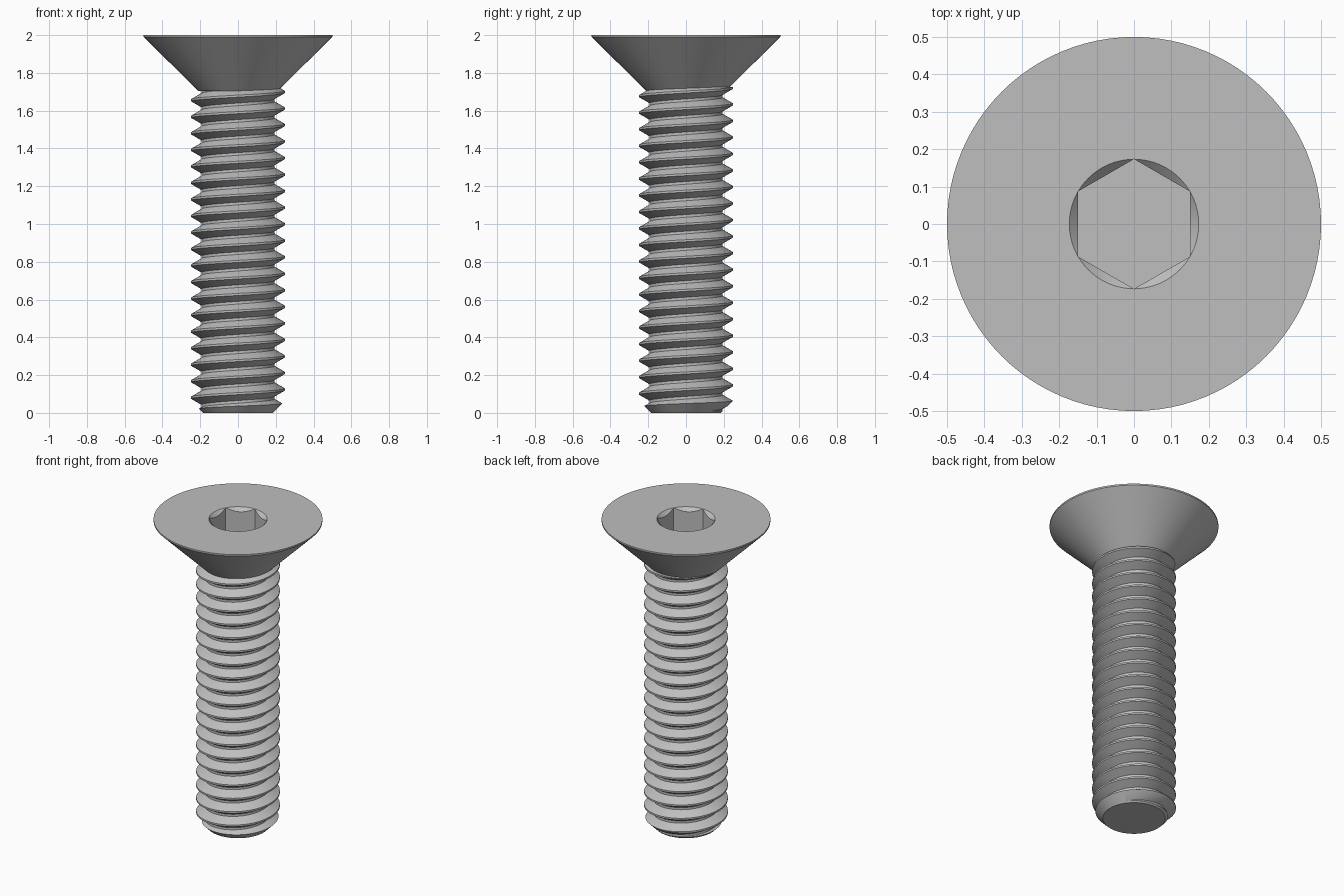
import bpy, bmesh, math

cube = bpy.data.objects.get("Cube")
if cube:
    bpy.data.objects.remove(cube, do_unlink=True)

steel = bpy.data.materials.new("brushed steel grey")
steel.use_nodes = True
GREY = (0.52, 0.52, 0.52, 1)
steel.diffuse_color = GREY
steel.node_tree.nodes["Principled BSDF"].inputs["Base Color"].default_value = GREY

PITCH, SEGS = 0.0875, 72
CREST, ROOT = 0.248, 0.194
CREST_PHASE = 1.699      # height of a crest on the +x side
THREAD_TOP, HEAD_BASE = 1.725, 1.705


def make_object(name, bm):
    bmesh.ops.recalc_face_normals(bm, faces=bm.faces)
    mesh = bpy.data.meshes.new(name)
    bm.to_mesh(mesh)
    bm.free()
    mesh.materials.append(steel)
    obj = bpy.data.objects.new(name, mesh)
    bpy.context.collection.objects.link(obj)
    return obj


def lathe(name, profile, segs=96, turn=0.0):
    """Closed solid turned from (radius, height) points, bottom to top."""
    bm = bmesh.new()
    rings = []
    for r, z in profile:
        angles = [turn + math.tau * i / segs for i in range(segs)]
        rings.append([bm.verts.new((r * math.cos(a), r * math.sin(a), z)) for a in angles])
    for low, high in zip(rings, rings[1:]):
        for i in range(segs):
            j = (i + 1) % segs
            bm.faces.new((low[i], low[j], high[j], high[i]))
    bm.faces.new(rings[0][::-1])
    bm.faces.new(rings[-1])
    return make_object(name, bm)


def apply_boolean(obj, cutter, operation):
    mod = obj.modifiers.new("cut", 'BOOLEAN')
    mod.operation, mod.object, mod.solver = operation, cutter, 'EXACT'
    bpy.context.view_layer.objects.active = obj
    bpy.ops.object.modifier_apply(modifier=mod.name)
    bpy.data.objects.remove(cutter, do_unlink=True)


def smooth(obj, degrees):
    bpy.ops.object.select_all(action='DESELECT')
    obj.select_set(True)
    bpy.context.view_layer.objects.active = obj
    bpy.ops.object.shade_smooth_by_angle(angle=math.radians(degrees))


# Threaded shank: a V profile swept up a right-handed helix
crest_half = PITCH / 16
root_half = PITCH / 2 - (crest_half + (CREST - ROOT) * math.tan(math.radians(30)))
tooth = [(CREST, -crest_half), (CREST, crest_half),
         (ROOT, PITCH / 2 - root_half), (ROOT, PITCH / 2 + root_half)]
profile = [(r, CREST_PHASE + dz + n * PITCH) for n in range(-22, 3) for r, dz in tooth]

bm = bmesh.new()
columns = []
for i in range(SEGS + 1):
    a = math.tau * i / SEGS
    lift = PITCH * i / SEGS
    columns.append([bm.verts.new((r * math.cos(a), r * math.sin(a), z + lift))
                    for r, z in profile])
for left, right in zip(columns, columns[1:]):
    for k in range(len(profile) - 1):
        bm.faces.new((left[k], right[k], right[k + 1], left[k + 1]))
bmesh.ops.remove_doubles(bm, verts=bm.verts, dist=0.0002)
for height, normal in ((0, -1), (THREAD_TOP, 1)):
    bmesh.ops.bisect_plane(bm, geom=bm.verts[:] + bm.edges[:] + bm.faces[:],
                           plane_co=(0, 0, height), plane_no=(0, 0, normal),
                           clear_outer=True)
    rim = [e for e in bm.edges if e.is_boundary
           and all(abs(v.co.z - height) < 1e-4 for v in e.verts)]
    bmesh.ops.contextual_create(bm, geom=rim)
shank = make_object("threaded_shank", bm)

# Chamfered tip
blank = lathe("tip_blank", [(0.135, -0.05), (0.335, 0.15), (0.335, 1.9)])
apply_boolean(shank, blank, 'INTERSECT')
smooth(shank, 25)

# Countersunk head with a thin straight rim
head = lathe("countersunk_head", [(0.21, HEAD_BASE), (0.5, 1.99), (0.5, 2.0)])

# Hexagonal socket with a conical lead-in
hexagon = lathe("socket_cutter", [(0.1735, 1.81), (0.1735, 2.1)], 6, math.pi / 6)
apply_boolean(head, hexagon, 'DIFFERENCE')
lead_in = lathe("lead_in_cutter", [(0.138, 1.965), (0.173, 2.0), (0.183, 2.01)])
apply_boolean(head, lead_in, 'DIFFERENCE')
smooth(head, 25)
